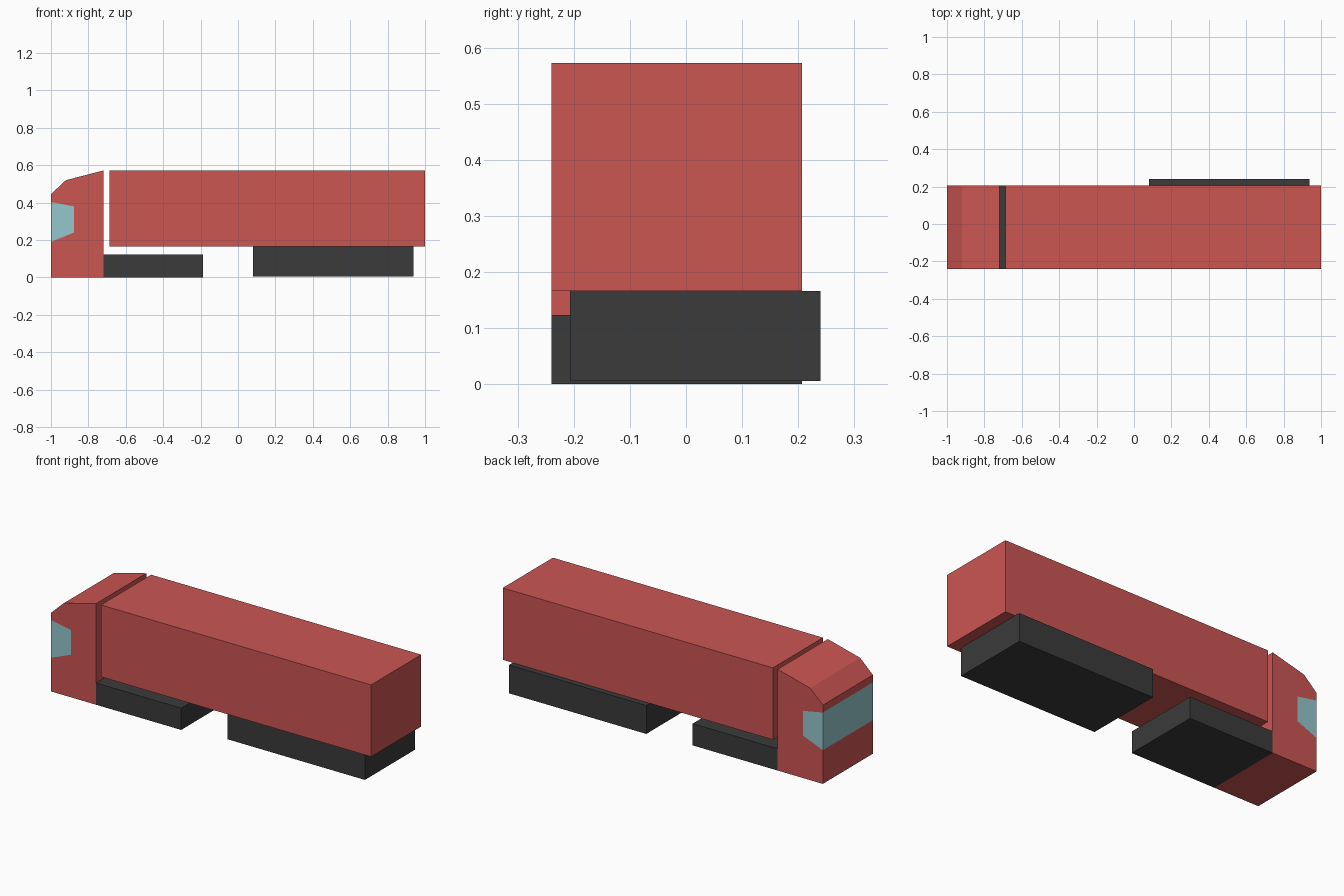
import bpy
import bmesh

if "Cube" in bpy.data.objects:
    bpy.data.objects.remove(bpy.data.objects["Cube"])


def material(name, rgb):
    m = bpy.data.materials.new(name)
    m.diffuse_color = (*rgb, 1)
    m.use_nodes = True
    m.node_tree.nodes["Principled BSDF"].inputs["Base Color"].default_value = m.diffuse_color
    return m


RED = material("red paint", (0.597, 0.092, 0.086))
DARK = material("dark grey", (0.043, 0.043, 0.043))
GLASS = material("pale blue glass", (0.300, 0.571, 0.604))

Y0, Y1 = -0.24, 0.207  # body sides


def finish(name, bm, mats):
    bmesh.ops.recalc_face_normals(bm, faces=bm.faces[:])
    me = bpy.data.meshes.new(name)
    bm.to_mesh(me)
    bm.free()
    for m in mats:
        me.materials.append(m)
    ob = bpy.data.objects.new(name, me)
    bpy.context.collection.objects.link(ob)
    return ob


def box(name, lo, hi, mat):
    bm = bmesh.new()
    bmesh.ops.create_cube(bm, size=1)
    for v in bm.verts:
        v.co = [(a + b) / 2 + c * (b - a) for a, b, c in zip(lo, hi, v.co)]
    return finish(name, bm, [mat])


# Cab: side profile with the wraparound window cut into its nose
body = [(-1, 0.19), (-1, 0), (-0.718, 0), (-0.718, 0.572),
        (-0.92, 0.52), (-1, 0.445), (-1, 0.403)]
inner = [(-0.877, 0.38), (-0.877, 0.24)]
side = body + inner
bm = bmesh.new()
near = [bm.verts.new((x, Y0, z)) for x, z in side]
far = [bm.verts.new((x, Y1, z)) for x, z in side]
n = len(body)
for ring in (near, far):
    bm.faces.new(ring)                                     # painted side
    bm.faces.new([ring[0]] + ring[n - 1:]).material_index = 1  # side window
for i in range(n):
    j = (i + 1) % n
    f = bm.faces.new((near[i], near[j], far[j], far[i]))
    f.material_index = int(i == n - 1)                     # windscreen strip
finish("cab", bm, [RED, GLASS])

# Cargo box and the two wheel blocks
box("cargo_box", (-0.688, Y0, 0.166), (1, Y1, 0.572), RED)
box("front_chassis", (-0.718, Y0, 0), (-0.187, Y1, 0.123), DARK)
box("rear_chassis", (0.08, -Y1, 0.006), (0.938, -Y0, 0.166), DARK)
